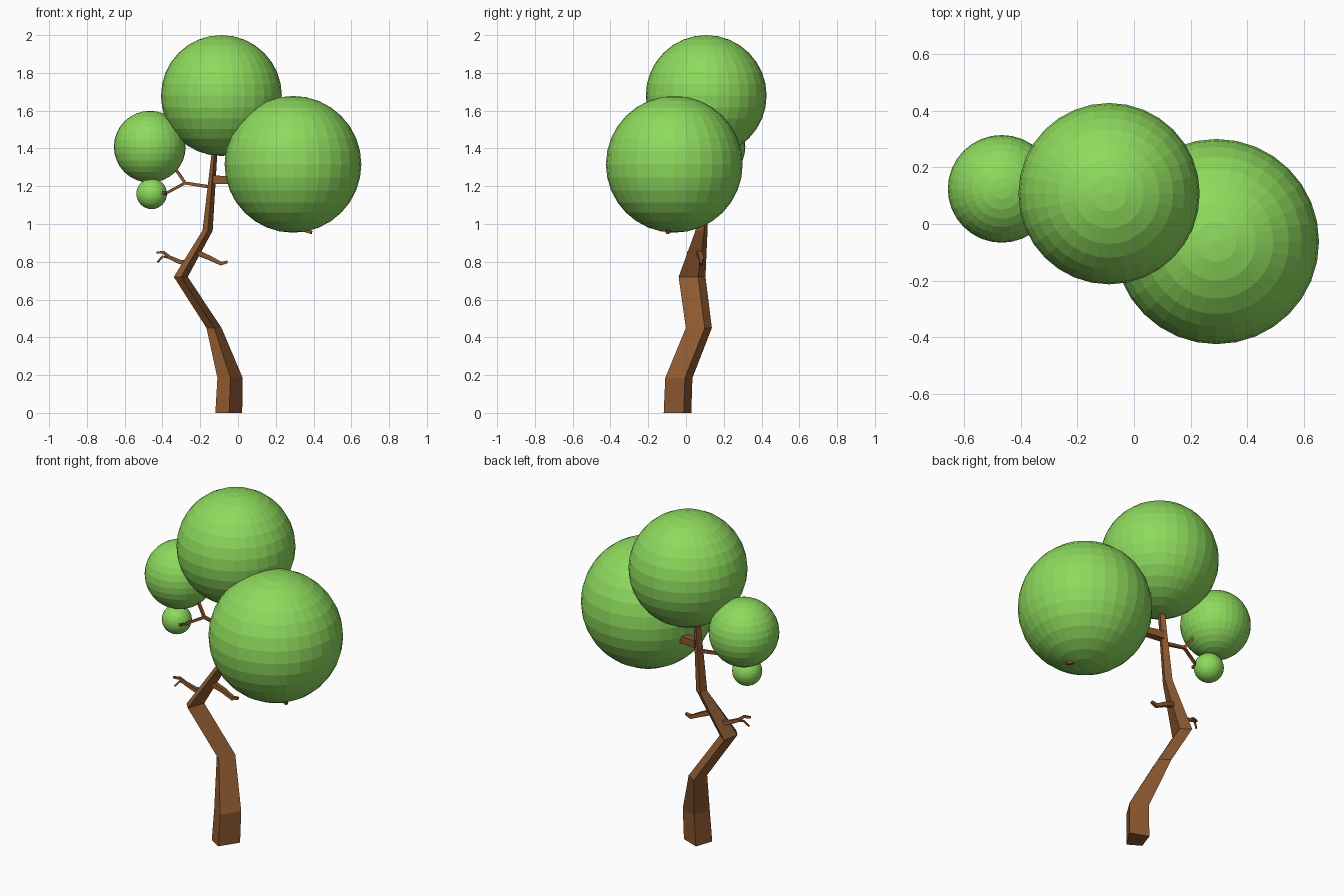
import bpy, bmesh, math
from mathutils import Vector

if "Cube" in bpy.data.objects:
    bpy.data.objects.remove(bpy.data.objects["Cube"])


def material(name, color):
    m = bpy.data.materials.new(name)
    m.diffuse_color = (*color, 1)
    m.use_nodes = True
    m.node_tree.nodes["Principled BSDF"].inputs["Base Color"].default_value = m.diffuse_color
    return m


bark = material("bark", (0.27, 0.10, 0.03))
leaf = material("leaf", (0.27, 0.70, 0.11))


def loft(name, rings):
    """Skin a list of four-cornered rings and cap both ends."""
    bm = bmesh.new()
    loops = [[bm.verts.new(p) for p in ring] for ring in rings]
    for a, b in zip(loops, loops[1:]):
        for i in range(4):
            j = (i + 1) % 4
            bm.faces.new((a[i], a[j], b[j], b[i]))
    bm.faces.new(loops[0][::-1])
    bm.faces.new(loops[-1])
    bmesh.ops.recalc_face_normals(bm, faces=bm.faces[:])
    mesh = bpy.data.meshes.new(name)
    bm.to_mesh(mesh)
    bm.free()
    ob = bpy.data.objects.new(name, mesh)
    mesh.materials.append(bark)
    bpy.context.collection.objects.link(ob)


def branch(name, points):
    """Square tapered tube through (x, y, z, half width) points."""
    pos = [Vector(p[:3]) for p in points]
    rings = []
    for i, p in enumerate(pos):
        d = (pos[min(i + 1, len(pos) - 1)] - pos[max(i - 1, 0)]).normalized()
        side = d.cross(Vector((0, 0, 1))).normalized()
        up = side.cross(d)
        r = points[i][3]
        rings.append([p + (side * a + up * b) * r
                      for a, b in ((1, 1), (-1, 1), (-1, -1), (1, -1))])
    loft(name, rings)


# Trunk: x centre, y centre, z, half width in x, half width in y
corners = [(1, 0.45), (0.03, -1), (-1, -0.4), (-0.5, 1)]
trunk = [(-0.049, -0.045, 0.0, 0.071, 0.073),
         (-0.042, -0.038, 0.185, 0.067, 0.072),
         (-0.127, 0.068, 0.45, 0.040, 0.069),
         (-0.303, 0.032, 0.72, 0.037, 0.071),
         (-0.161, 0.082, 0.965, 0.027, 0.032),
         (-0.118, 0.075, 1.45, 0.013, 0.022)]
loft("trunk", [[(x + u * a, y + v * b, z) for u, v in corners]
               for x, y, z, a, b in trunk])

# Upper branches carrying the leaf balls
branch("right_branch", [(-0.13, 0.08, 1.235, 0.022), (0.02, 0.06, 1.23, 0.02),
                        (0.2, -0.03, 1.14, 0.017), (0.30, -0.07, 0.985, 0.013),
                        (0.39, -0.10, 0.955, 0.008)])
branch("left_branch", [(-0.14, 0.08, 1.195, 0.009), (-0.28, 0.085, 1.217, 0.008),
                       (-0.33, 0.10, 1.29, 0.007), (-0.42, 0.12, 1.38, 0.006)])
branch("left_branch_fork", [(-0.28, 0.085, 1.217, 0.007), (-0.385, 0.06, 1.16, 0.007),
                            (-0.45, 0.07, 1.16, 0.006)])
branch("left_branch_tip", [(-0.385, 0.065, 1.16, 0.008), (-0.395, 0.02, 1.165, 0.007)])

# Bare lower twigs
branch("left_twig", [(-0.25, 0.05, 0.79, 0.016), (-0.31, 0.04, 0.80, 0.011),
                     (-0.365, 0.03, 0.825, 0.009), (-0.395, 0.02, 0.85, 0.007),
                     (-0.43, 0.01, 0.85, 0.005)])
branch("left_twig_fork", [(-0.355, 0.035, 0.82, 0.006), (-0.40, 0.03, 0.828, 0.005),
                          (-0.425, 0.015, 0.798, 0.004)])
branch("right_twig", [(-0.22, 0.07, 0.85, 0.014), (-0.15, 0.08, 0.82, 0.012),
                      (-0.09, 0.08, 0.79, 0.010), (-0.055, 0.08, 0.80, 0.007)])

# Leaf balls: flat-shaded spheres
for name, loc, r in (("leaf_ball_top", (-0.088, 0.107, 1.68), 0.32),
                     ("leaf_ball_right", (0.291, -0.062, 1.316), 0.362),
                     ("leaf_ball_left", (-0.467, 0.124, 1.409), 0.19),
                     ("leaf_ball_small", (-0.457, 0.08, 1.16), 0.081)):
    bpy.ops.mesh.primitive_uv_sphere_add(segments=32, ring_count=16, radius=r, location=loc)
    bpy.context.object.name = name
    bpy.context.object.data.materials.append(leaf)
